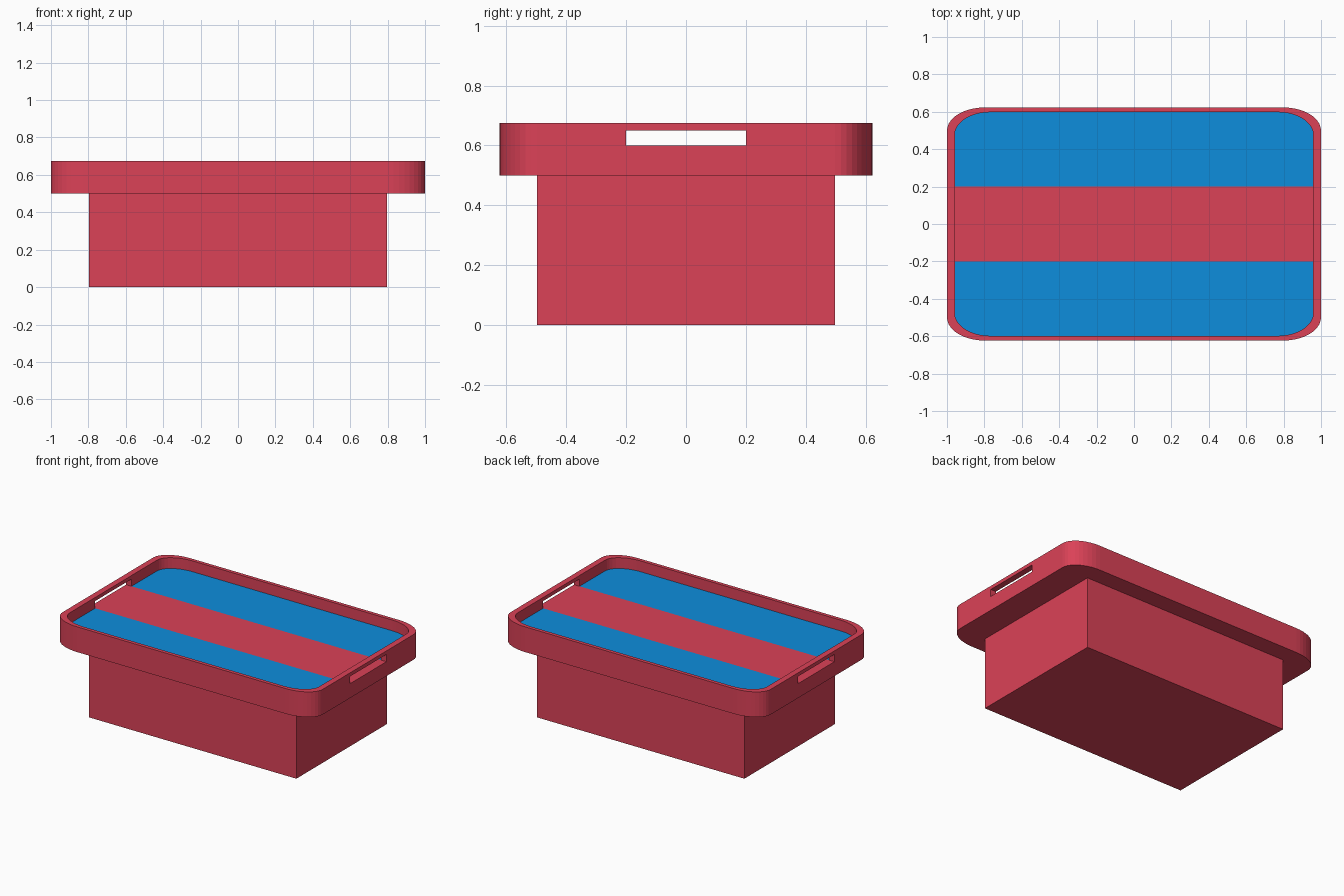
import bpy
import bmesh
from math import sin, cos, pi

if "Cube" in bpy.data.objects:
    bpy.data.objects.remove(bpy.data.objects["Cube"], do_unlink=True)


def material(name, rgb):
    mat = bpy.data.materials.new(name)
    mat.use_nodes = True
    mat.diffuse_color = (*rgb, 1)
    mat.node_tree.nodes["Principled BSDF"].inputs["Base Color"].default_value = (*rgb, 1)
    return mat


red = material("red", (0.71, 0.054, 0.096))
blue = material("blue", (0.004, 0.27, 0.72))


def make_object(name, bm, mats):
    bmesh.ops.recalc_face_normals(bm, faces=bm.faces)
    mesh = bpy.data.meshes.new(name)
    bm.to_mesh(mesh)
    bm.free()
    for mat in mats:
        mesh.materials.append(mat)
    obj = bpy.data.objects.new(name, mesh)
    bpy.context.collection.objects.link(obj)
    return obj


def box(name, size, centre, mats):
    bm = bmesh.new()
    bmesh.ops.create_cube(bm, size=1)
    bmesh.ops.scale(bm, vec=size, verts=bm.verts)
    bmesh.ops.translate(bm, vec=centre, verts=bm.verts)
    return make_object(name, bm, mats)


def rounded_outline(hx, hy, steps=10):
    """Rectangle with elliptical corners a fifth of each half size."""
    points = []
    for corner, (sx, sy) in enumerate([(1, 1), (-1, 1), (-1, -1), (1, -1)]):
        for i in range(steps + 1):
            a = (corner + i / steps) * pi / 2
            points.append((hx * (0.8 * sx + 0.2 * cos(a)),
                           hy * (0.8 * sy + 0.2 * sin(a))))
    return points


def loop(bm, outline, z):
    return [bm.verts.new((x, y, z)) for x, y in outline]


def bridge(bm, a, b):
    for i in range(len(a)):
        j = (i + 1) % len(a)
        bm.faces.new((a[i], a[j], b[j], b[i]))


BOTTOM, FLOOR, TOP = 0.5, 0.6, 0.675
outer = rounded_outline(1.0, 0.623)
inner = rounded_outline(0.958, 0.598)

# Base block under the tray
box("base", (1.594, 0.996, BOTTOM), (0, 0, BOTTOM / 2), [red])

# Tray rim: closed ring with a handle slot through each end
bm = bmesh.new()
rings = [loop(bm, o, z) for o, z in
         [(outer, BOTTOM), (outer, TOP), (inner, TOP), (inner, BOTTOM)]]
for k in range(4):
    bridge(bm, rings[k], rings[(k + 1) % 4])
rim = make_object("tray_rim", bm, [red])

slot = box("handle_slot_cutter", (3, 0.4, 0.05), (0, 0, 0.625), [red])
slot.hide_render = True
slot.hide_set(True)
cut = rim.modifiers.new("handle_slots", "BOOLEAN")
cut.operation = "DIFFERENCE"
cut.solver = "EXACT"
cut.object = slot

# Tray floor: slab with a red middle stripe between blue sides
bm = bmesh.new()
low, high = loop(bm, inner, BOTTOM), loop(bm, inner, FLOOR)
bridge(bm, low, high)
bm.faces.new(low)
bm.faces.new(high)
for y in (-0.2, 0.2):
    bmesh.ops.bisect_plane(bm, geom=bm.verts[:] + bm.edges[:] + bm.faces[:],
                           plane_co=(0, y, 0), plane_no=(0, 1, 0))
for face in bm.faces:
    centre = face.calc_center_median()
    if centre.z > FLOOR - 0.001 and abs(centre.y) > 0.2:
        face.material_index = 1
make_object("tray_floor", bm, [red, blue])
